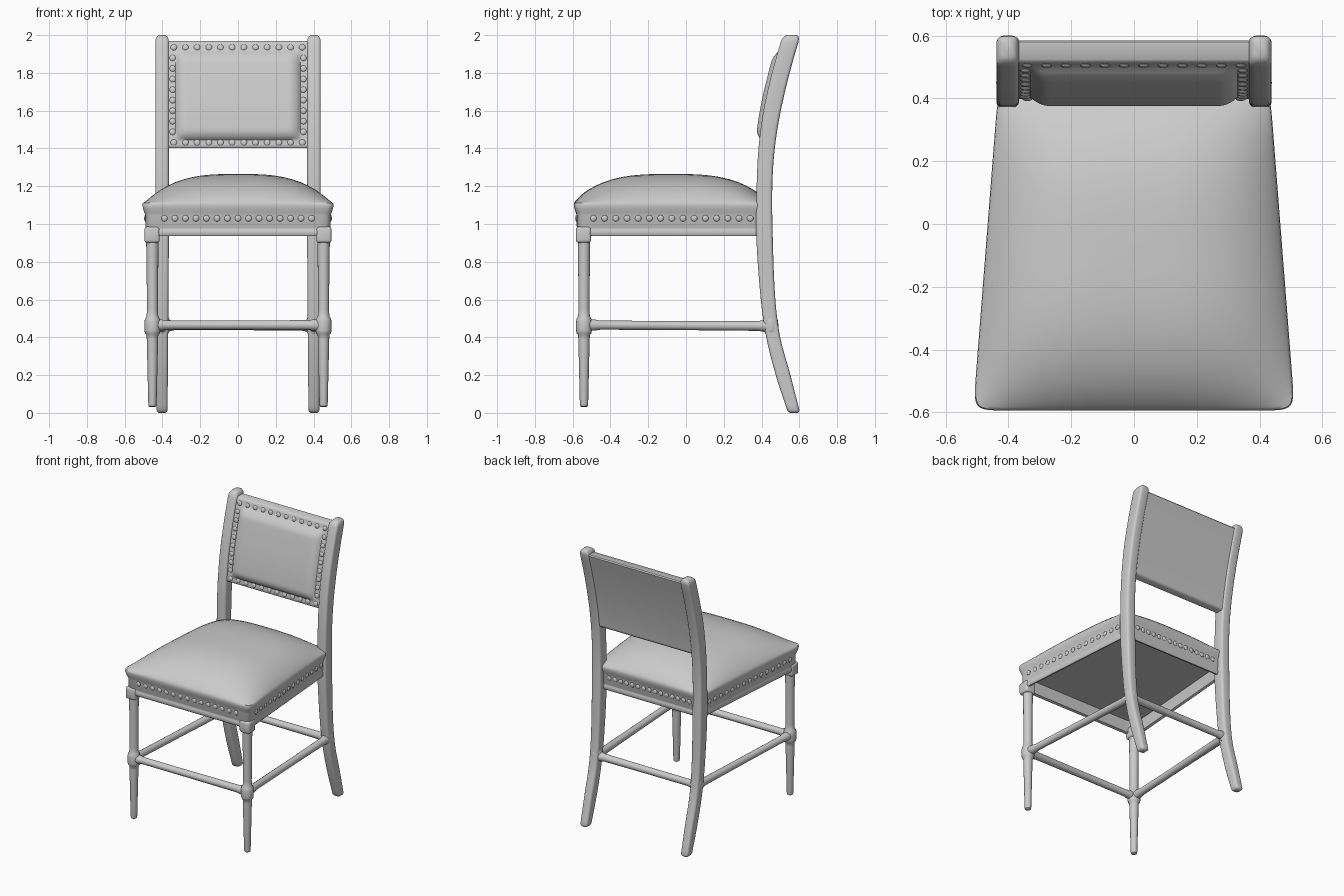
import bpy, bmesh, math
from mathutils import Vector

cube = bpy.data.objects.get("Cube")
if cube:
    bpy.data.objects.remove(cube)

grey = bpy.data.materials.new("light grey")
grey.use_nodes = True
colour = (0.6, 0.6, 0.6, 1)
grey.diffuse_color = colour
grey.node_tree.nodes["Principled BSDF"].inputs["Base Color"].default_value = colour


def finish(name, bm, angle=40):
    bmesh.ops.recalc_face_normals(bm, faces=bm.faces)
    mesh = bpy.data.meshes.new(name)
    bm.to_mesh(mesh)
    bm.free()
    mesh.materials.append(grey)
    ob = bpy.data.objects.new(name, mesh)
    bpy.context.collection.objects.link(ob)
    bpy.ops.object.select_all(action='DESELECT')
    ob.select_set(True)
    bpy.context.view_layer.objects.active = ob
    bpy.ops.object.shade_smooth_by_angle(angle=math.radians(angle))
    return ob


def loft(name, rings, angle=40):
    """Skin a stack of equal-length rings and close both ends."""
    bm = bmesh.new()
    loops = [[bm.verts.new(p) for p in ring] for ring in rings]
    for a, b in zip(loops, loops[1:]):
        for i in range(len(a)):
            j = (i + 1) % len(a)
            bm.faces.new((a[i], a[j], b[j], b[i]))
    bm.faces.new(loops[0])
    bm.faces.new(loops[-1])
    return finish(name, bm, angle)


def turned(name, start, end, profile, sides=16):
    """Round part along start-end; profile holds (fraction, radius)."""
    start, end = Vector(start), Vector(end)
    q = (end - start).to_track_quat('Z', 'Y')
    rings = []
    for f, r in profile:
        c = start.lerp(end, f)
        rings.append([c + q @ Vector((r * math.cos(k * math.tau / sides),
                                      r * math.sin(k * math.tau / sides), 0))
                      for k in range(sides)])
    return loft(name, rings)


def box(name, centre, size, bevel):
    bm = bmesh.new()
    bmesh.ops.create_cube(bm, size=1)
    for v in bm.verts:
        v.co = Vector(centre) + v.co * Vector(size)
    bmesh.ops.bevel(bm, geom=bm.edges[:], offset=bevel, segments=3, profile=0.5, affect='EDGES')
    return finish(name, bm)


def nails(name, spots):
    """Flattened upholstery nail heads; spots hold (position, normal)."""
    bm = bmesh.new()
    for pos, normal in spots:
        q = Vector(normal).to_track_quat('Z', 'Y')
        made = bmesh.ops.create_uvsphere(bm, u_segments=10, v_segments=6, radius=0.017)
        for v in made["verts"]:
            v.co = Vector(pos) + q @ Vector((v.co.x, v.co.y, v.co.z * 0.4))
    return finish(name, bm, 60)


# Back post curve: height, front y, back y
KNOTS = [(0.0, .54, .604), (0.2, .475, .553), (0.4, .425, .499), (0.6, .396, .473),
         (0.94, .372, .459), (1.2, .374, .457), (1.4, .384, .47), (1.6, .41, .502),
         (1.8, .455, .549), (2.0, .512, .606)]


def post_at(z):
    """Smooth front and back y of the post at height z."""
    i = max(k for k in range(len(KNOTS) - 1) if KNOTS[k][0] <= z or k == 0)
    a, b = KNOTS[i], KNOTS[i + 1]
    t, h = (z - a[0]) / (b[0] - a[0]), b[0] - a[0]
    out = []
    for c in (1, 2):
        def slope(k):
            lo, hi = KNOTS[max(k - 1, 0)], KNOTS[min(k + 1, len(KNOTS) - 1)]
            return (hi[c] - lo[c]) / (hi[0] - lo[0])
        out.append((2*t**3 - 3*t*t + 1) * a[c] + (t**3 - 2*t*t + t) * h * slope(i)
                   + (3*t*t - 2*t**3) * b[c] + (t**3 - t*t) * h * slope(i + 1))
    return out


# Back posts, narrowing towards the feet
def post_ring(side, z, inset):
    f, b = post_at(z)
    half = .036 - .007 * max(0, 1 - z / .9)
    hx, hy, cy = half - inset, (b - f) / 2 - inset, (f + b) / 2
    r, ring = .016, []
    for k in range(4):
        for m in range(4):
            a = math.pi / 2 * (k + m / 3)
            sx, sy = (1, -1, -1, 1)[k], (1, 1, -1, -1)[k]
            ring.append((side * .402 + sx * (hx - r) + r * math.cos(a),
                         cy + sy * (hy - r) + r * math.sin(a), z))
    return ring


levels = [(0, .012), (.006, .004), (.015, 0)]
levels += [(.04 * k, 0) for k in range(1, 49)]
levels += [(1.965, 0), (1.982, .003), (1.994, .01), (2.0, .019)]
for side, label in ((1, "left"), (-1, "right")):
    loft("back_post_" + label, [post_ring(side, z, i) for z, i in levels])

# Front legs with turned collars
leg = [(0, .012), (.006, .02), (.02, .022), (.4, .03), (.425, .031), (.435, .039), (.45, .042),
       (.505, .042), (.52, .039), (.535, .031), (.57, .029), (.85, .031), (.96, .033), (1, .033)]
collar = [(0, .032), (.12, .037), (.3, .039), (.7, .039), (.88, .037), (1, .032)]
for side, label in ((1, "left"), (-1, "right")):
    turned("front_leg_" + label, (side * .453, -.54, .03), (side * .453, -.54, .93), leg)
    turned("back_collar_" + label, (side * .4, .453, .42), (side * .4, .447, .505), collar)
    box("front_corner_block_" + label, (side * .455, -.543, .943), (.08, .08, .085), .014)

# Stretchers
rod = [(0, .029), (.04, .029), (.07, .024), (.5, .024), (.93, .026), (.96, .031), (1, .031)]
for side, label in ((1, "left"), (-1, "right")):
    turned("side_stretcher_" + label, (side * .453, -.52, .465), (side * .402, .45, .46), rod)
turned("front_stretcher", (-.44, -.54, .465), (.44, -.54, .465), rod)
turned("back_stretcher", (-.39, .446, .462), (.39, .446, .462), rod)


# Seat: frame, hollow underside and domed cushion in one shell
def seat_half(y):
    return .452 - .078 * y


def seat_ring(scale, z, grow=0.0, dome=0.0, count=144):
    """Rounded trapezoid ring; the dome falls off towards every edge."""
    ring, p = [], 5 + 19 * scale ** 3
    for k in range(count):
        # crowd the points towards the corners
        t = math.tau * k / count
        a = t + .2 * math.sin(4 * t)
        c, s = math.cos(a), math.sin(a)
        r = scale / (abs(c) ** p + abs(s) ** p) ** (1 / p)
        u, v = r * c, r * s
        y = -.08 + v * (.50 + grow)
        rise = dome * (max(0, 1 - abs(u) ** 3) * max(0, 1 - abs(v) ** 3)) ** .8
        ring.append((u * (seat_half(y) + grow), y, z + rise))
    return ring


rings = [seat_ring(.05, 1.03), seat_ring(.95, 1.03), seat_ring(.95, .942), seat_ring(.985, .936),
         seat_ring(.997, .945), seat_ring(.997, .965), seat_ring(.99, .972), seat_ring(.99, .98),
         seat_ring(.997, .988), seat_ring(.997, 1.045), seat_ring(1, 1.06, .004),
         seat_ring(1, 1.08, .01), seat_ring(1, 1.098, .014)]
for s in (.995, .98, .96, .93, .89, .84, .77, .69, .6, .5, .4, .3, .2, .1, .03):
    rings.append(seat_ring(s, 1.108, .014, .157))
loft("seat", rings, 50)

# Seat nails
spots = []
for k in range(15):
    t = k / 14
    spots.append(((-.39 + .78 * t, -.58, 1.03), (0, -1, 0)))
    spots.append(((-.32 + .64 * t, .42, 1.03), (0, 1, 0)))
    y = -.49 + .83 * t
    for side in (1, -1):
        spots.append(((side * seat_half(y), y, 1.03), (side, .07, 0)))
nails("seat_nails", spots)


# Padded back panel
def pad_height(x, z):
    height = .032
    for d in (.33 - abs(x), z - 1.445, 1.92 - z):
        height *= math.sin(math.pi / 2 * min(1, max(0, d) / .06)) ** .7
    return height


def panel_ring(z, inset=0.0):
    f, b = post_at(z)
    f, b = f + .013 + inset, b - .01 - inset
    xs = [-.38 + .01 * k for k in range(77)]
    return [(x, f - pad_height(x, z), z) for x in xs] + [(x, b, z) for x in reversed(xs)]


heights = [1.412 + .011 * k for k in range(51)]
loft("back_panel", [panel_ring(1.402, .008)] + [panel_ring(z) for z in heights]
     + [panel_ring(1.97, .008)], 50)

# Back panel nails
spots = []
for k in range(12):
    x = -.34 + .68 * k / 11
    for z in (1.432, 1.935):
        spots.append(((x, post_at(z)[0] + .012, z), (0, -1, .2)))
for k in range(1, 9):
    z = 1.432 + .503 * k / 9
    for side in (1, -1):
        spots.append(((side * .346, post_at(z)[0] + .012, z), (0, -1, .2)))
nails("back_nails", spots)
